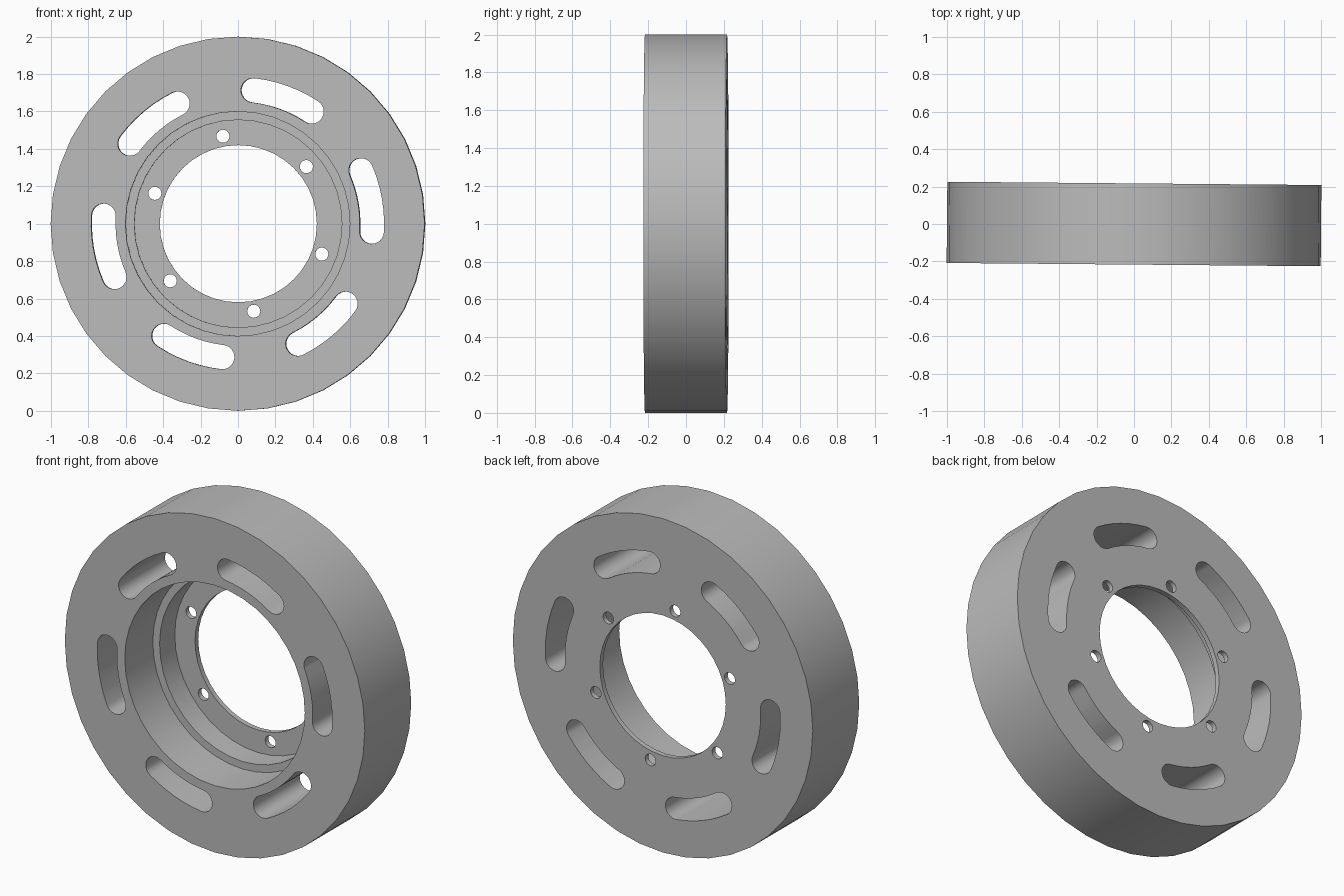
import bpy, bmesh, math
from math import cos, sin, pi, radians

if "Cube" in bpy.data.objects:
    bpy.data.objects.remove(bpy.data.objects["Cube"])

SEGMENTS = 40
HALF = 0.217          # half the thickness of the wheel
SPLIT = 0.91          # radius where the rim meets the hub
TILT = radians(-0.5)  # slight turn of the whole wheel

grey = bpy.data.materials.new("metal grey")
grey.use_nodes = True
colour = (0.5, 0.5, 0.5, 1)
grey.diffuse_color = colour
grey.node_tree.nodes["Principled BSDF"].inputs["Base Color"].default_value = colour


def finish(name, bm):
    bmesh.ops.recalc_face_normals(bm, faces=bm.faces)
    mesh = bpy.data.meshes.new(name)
    bm.to_mesh(mesh)
    bm.free()
    mesh.materials.append(grey)
    obj = bpy.data.objects.new(name, mesh)
    obj.location.z = 1
    obj.rotation_euler.z = TILT
    bpy.context.collection.objects.link(obj)
    return obj


def lathe(name, profile):
    """Revolve a closed (radius, y) profile about the y axis."""
    bm = bmesh.new()
    rings = []
    for i in range(SEGMENTS):
        a = 2 * pi * i / SEGMENTS
        rings.append([bm.verts.new((r * cos(a), y, r * sin(a))) for r, y in profile])
    n = len(profile)
    for i, ring in enumerate(rings):
        after = rings[(i + 1) % SEGMENTS]
        for j in range(n):
            k = (j + 1) % n
            bm.faces.new((ring[j], ring[k], after[k], after[j]))
    return finish(name, bm)


def add_prism(bm, outline):
    """Add a prism through the full thickness from an (x, z) outline."""
    front = bm.faces.new([bm.verts.new((x, -0.5, z)) for x, z in outline])
    grown = bmesh.ops.extrude_face_region(bm, geom=[front])["geom"]
    moved = [v for v in grown if isinstance(v, bmesh.types.BMVert)]
    bmesh.ops.translate(bm, verts=moved, vec=(0, 1, 0))


def arc(cx, cz, r, start, end, steps):
    angles = [start + (end - start) * i / steps for i in range(steps + 1)]
    return [(cx + r * cos(a), cz + r * sin(a)) for a in angles]


def slot_outline(centre, radius=0.718, half_width=0.065, span=radians(13.4)):
    """Curved slot with round ends."""
    lo, hi = centre - span, centre + span
    r_in, r_out = radius - half_width, radius + half_width
    points = arc(0, 0, r_out, lo, hi, 6)
    points += arc(radius * cos(hi), radius * sin(hi), half_width, hi, hi + pi, 12)[1:-1]
    points += arc(0, 0, r_in, hi, lo, 6)
    points += arc(radius * cos(lo), radius * sin(lo), half_width, lo + pi, lo + 2 * pi, 12)[1:-1]
    return points


# Outer rim band
rim = lathe("outer_rim", [(SPLIT, -HALF), (1, -HALF), (1, HALF), (SPLIT, HALF)])

# Hub with a stepped front recess and a thin bolt flange at the back
hub = lathe("hub", [
    (SPLIT, -HALF), (SPLIT, HALF), (0.42, HALF), (0.42, HALF - 0.03),
    (0.555, HALF - 0.03), (0.555, 0.045), (0.6, 0.045), (0.6, -HALF)])

# Six curved slots and six bolt holes
cuts = bmesh.new()
for i in range(6):
    add_prism(cuts, slot_outline(radians(10 + 60 * i)))
    a = radians(40 + 60 * i)
    add_prism(cuts, arc(0.475 * cos(a), 0.475 * sin(a), 0.035, 0, 2 * pi, 20)[:-1])
cutter = finish("hole_cutter", cuts)
cutter.hide_render = True

boolean = hub.modifiers.new("holes", "BOOLEAN")
boolean.operation = "DIFFERENCE"
boolean.solver = "EXACT"
boolean.object = cutter
bpy.context.view_layer.objects.active = hub
bpy.ops.object.modifier_apply(modifier=boolean.name)
bpy.data.objects.remove(cutter)

# Smooth the round walls, keep the corners sharp
bpy.ops.object.select_all(action="DESELECT")
for part in (rim, hub):
    part.select_set(True)
bpy.context.view_layer.objects.active = hub
bpy.ops.object.shade_smooth_by_angle(angle=radians(30))
